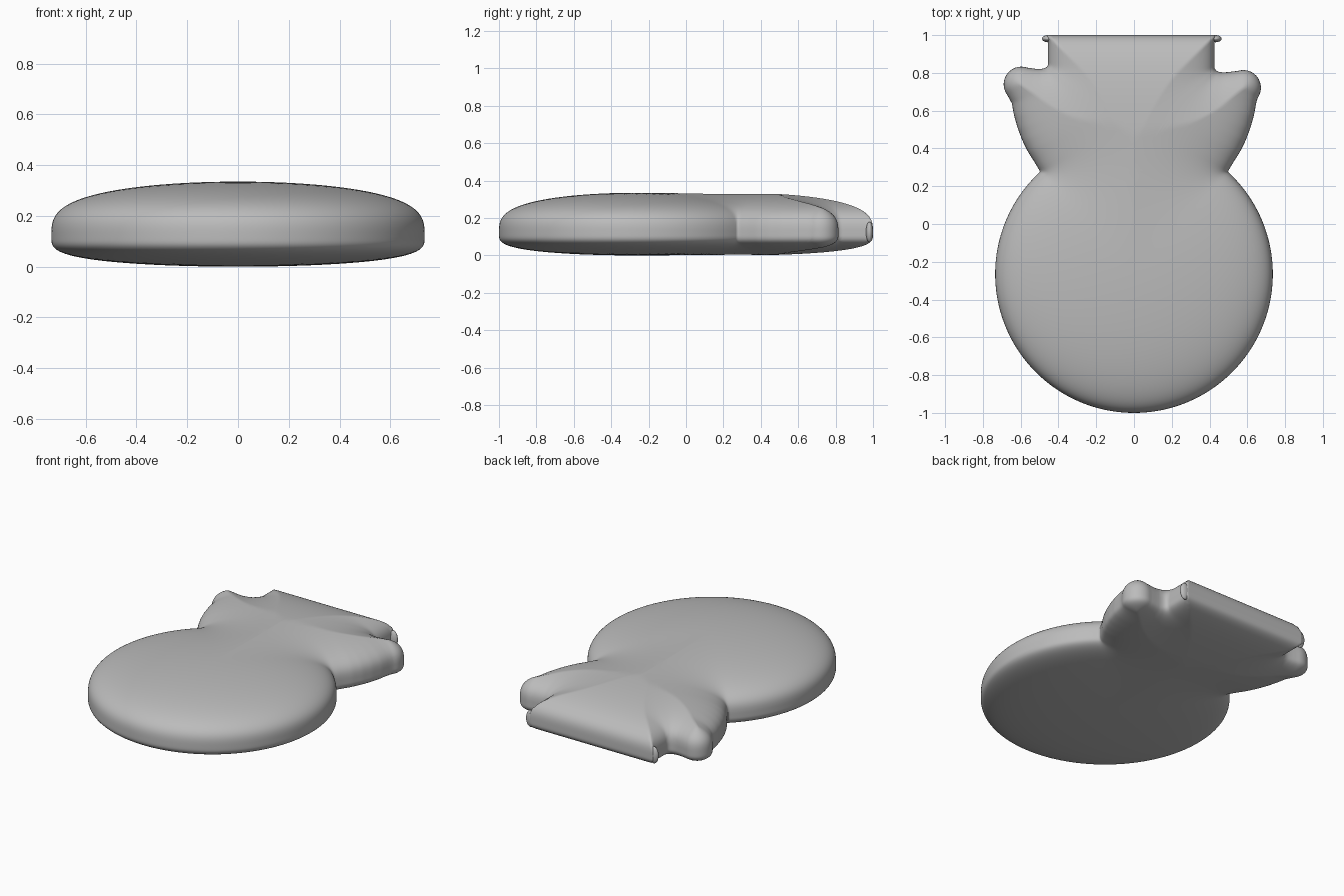
import bpy, bmesh, math
from mathutils import Vector, kdtree

if "Cube" in bpy.data.objects:
    bpy.data.objects.remove(bpy.data.objects["Cube"])

SEGS, RINGS = 480, 44
MID, TOP, RADIUS = 0.115, 0.335, 0.735
CENTRE = Vector((0.0, 0.28))

grey = bpy.data.materials.new("soft grey")
grey.diffuse_color = (0.5, 0.5, 0.5, 1)
grey.use_nodes = True
grey.node_tree.nodes["Principled BSDF"].inputs["Base Color"].default_value = grey.diffuse_color


def arc(cx, cy, r, a0, a1, n):
    """Points on a circle between two angles in degrees."""
    angles = [math.radians(a0 + (a1 - a0) * i / n) for i in range(n + 1)]
    return [(cx + r * math.cos(a), cy + r * math.sin(a)) for a in angles]


def half_outline(knob_x, knob_y, neck_x):
    """Right half of the outline, from the bottom of the disc to the neck end."""
    pts = arc(0, -0.265, RADIUS, -90, 47.5, 120)                   # round disc
    pts += [(0.525, 0.325), (0.56, 0.38), (0.59, 0.44),
            (0.615, 0.505), (0.635, 0.575), (0.647, 0.64)]         # flank
    pts += arc(knob_x, knob_y, 0.093, -35, 108, 24)                # knob
    pts += [(neck_x + 0.07, knob_y + 0.082), (neck_x + 0.04, knob_y + 0.08),
            (neck_x + 0.012, knob_y + 0.086), (neck_x, knob_y + 0.1)]
    pts += [(neck_x, 0.97), (neck_x + 0.008, 1.0)]                 # neck
    return pts


def resample(pts, n):
    """Evenly spaced points around a closed line."""
    pts = [Vector(p) for p in pts]
    closed = pts + [pts[0]]
    lengths = [(closed[i + 1] - closed[i]).length for i in range(len(pts))]
    step, out, i, start = sum(lengths) / n, [], 0, 0.0
    for k in range(n):
        while i < len(pts) - 1 and start + lengths[i] < k * step:
            start += lengths[i]
            i += 1
        f = (k * step - start) / max(lengths[i], 1e-9)
        out.append(closed[i].lerp(closed[i + 1], min(f, 1)))
    return out


right = half_outline(0.579, 0.722, 0.427)
left = [(-x, y) for x, y in half_outline(0.597, 0.74, 0.455)]
outline = right + left[:0:-1]
rim = resample(outline, SEGS)

# Lookup for the distance to the outline
dense = resample(outline, 9600)
tree = kdtree.KDTree(len(dense))
for i, p in enumerate(dense):
    tree.insert((p.x, p.y, 0), i)
tree.balance()


def puff(p):
    """Fullness of the pillow, rising with the distance from the outline."""
    t = min(tree.find((p.x, p.y, 0))[2] / RADIUS, 1)
    return (1 - (1 - t) ** 2) ** 0.3


# Inflated body: rings drawn in from the outline, above and below
bm = bmesh.new()
edge = [bm.verts.new((p.x, p.y, MID)) for p in rim]
flat = [[p.lerp(CENTRE, (k / RINGS) ** 2.4) for p in rim] for k in range(1, RINGS)]
full = [[puff(p) for p in ring] for ring in flat]
for height in (TOP - MID, -MID):
    previous = edge
    up = height > 0
    for ring, values in zip(flat, full):
        current = [bm.verts.new((p.x, p.y, MID + height * g))
                   for p, g in zip(ring, values)]
        for i in range(SEGS):
            j = (i + 1) % SEGS
            quad = (previous[i], previous[j], current[j], current[i])
            bm.faces.new(quad if up else quad[::-1])
        previous = current
    pole = bm.verts.new((CENTRE.x, CENTRE.y, MID + height * puff(CENTRE)))
    for i in range(SEGS):
        tri = (previous[i], previous[(i + 1) % SEGS], pole)
        bm.faces.new(tri if up else tri[::-1])
for f in bm.faces:
    f.smooth = True
mesh = bpy.data.meshes.new("inflated_body")
bm.to_mesh(mesh)
bm.free()
mesh.materials.append(grey)
body = bpy.data.objects.new("inflated_body", mesh)
bpy.context.collection.objects.link(body)

# Small rolled lips at both ends of the neck edge
for name, x in (("right_lip", 0.432), ("left_lip", -0.455)):
    bpy.ops.mesh.primitive_uv_sphere_add(segments=24, ring_count=14, radius=1,
                                         location=(x, 0.981, MID + 0.01))
    lip = bpy.context.object
    lip.name = name
    lip.scale = (0.032, 0.019, 0.055)
    lip.data.materials.append(grey)
    bpy.ops.object.shade_smooth()
